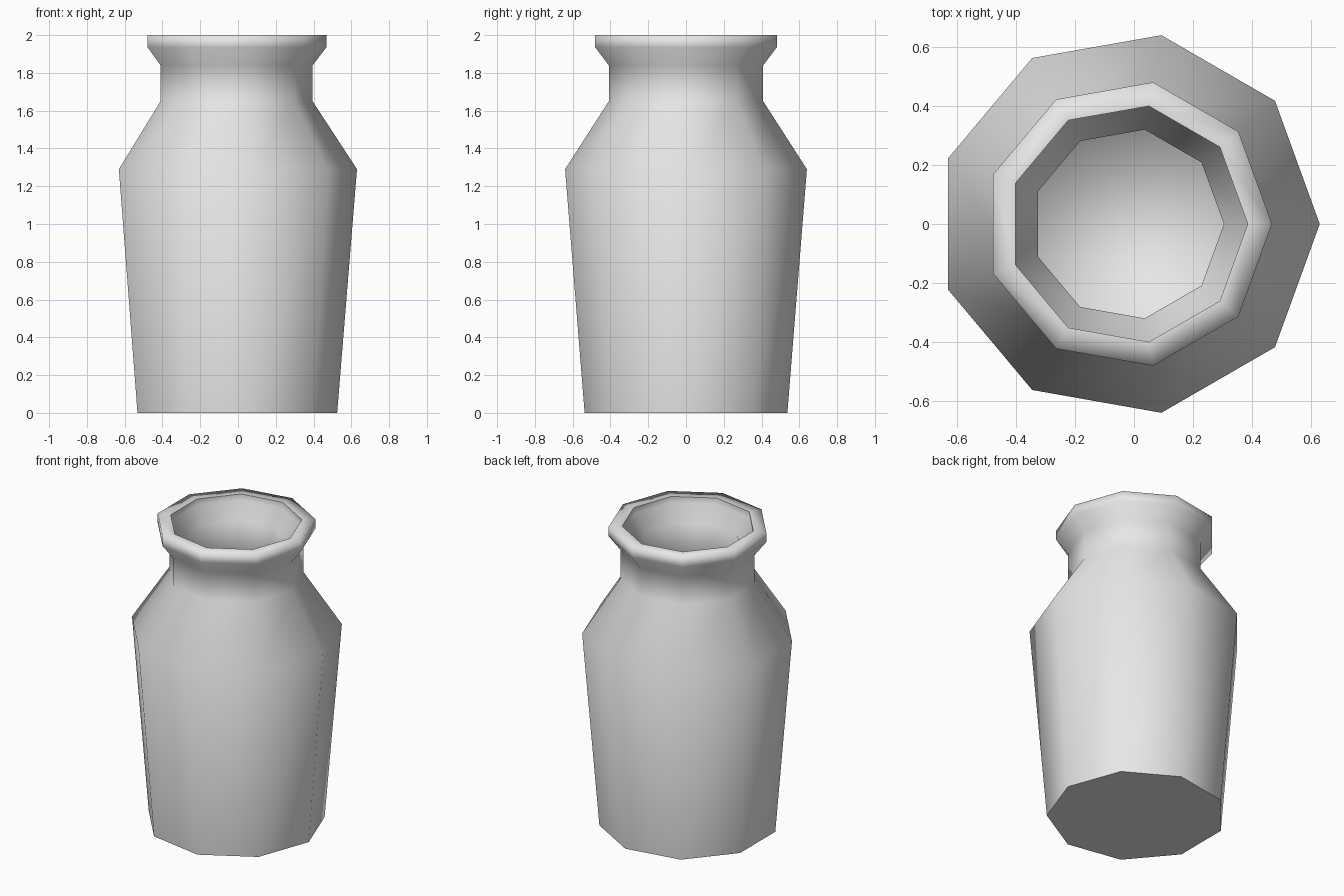
import bpy, bmesh
from math import cos, sin, tau

cube = bpy.data.objects.get("Cube")
if cube:
    bpy.data.objects.remove(cube, do_unlink=True)

SIDES = 9
AXIS_X = -0.02  # centres the nine-sided outline on x = 0

# Wall profile as (radius, height): up the outside, over the lip, down the inside
outside = [(0.545, 0), (0.65, 1.29), (0.415, 1.65), (0.415, 1.84),
           (0.488, 1.935), (0.488, 2.0)]
inside = [(0.406, 2.0), (0.406, 1.96), (0.325, 1.86), (0.325, 1.62),
          (0.555, 1.27), (0.46, 0.09)]


def grey_material():
    mat = bpy.data.materials.new("light_grey")
    mat.use_nodes = True
    colour = (0.8, 0.8, 0.8, 1)
    mat.diffuse_color = colour
    mat.node_tree.nodes["Principled BSDF"].inputs["Base Color"].default_value = colour
    return mat


def add_ring(bm, radius, z):
    return [bm.verts.new((AXIS_X + radius * cos(tau * i / SIDES),
                          radius * sin(tau * i / SIDES), z))
            for i in range(SIDES)]


def mark_sharp(bm, ring):
    for a, b in zip(ring, ring[1:] + ring[:1]):
        bm.edges.get((a, b)).smooth = False


# Hollow jar body with shoulder, neck and flared lip
bm = bmesh.new()
rings = [add_ring(bm, r, z) for r, z in outside + inside]
for low, high in zip(rings, rings[1:]):
    for i in range(SIDES):
        j = (i + 1) % SIDES
        bm.faces.new((low[i], low[j], high[j], high[i]))

# Underside and inner floor
bm.faces.new(rings[0])
bm.faces.new(rings[-1])
bmesh.ops.recalc_face_normals(bm, faces=bm.faces)

# Smooth everywhere except the base edge and the mouth edge
for face in bm.faces:
    face.smooth = True
mark_sharp(bm, rings[0])
mark_sharp(bm, rings[len(outside)])

mesh = bpy.data.meshes.new("jar")
bm.to_mesh(mesh)
bm.free()
mesh.materials.append(grey_material())
jar = bpy.data.objects.new("jar", mesh)
bpy.context.collection.objects.link(jar)
